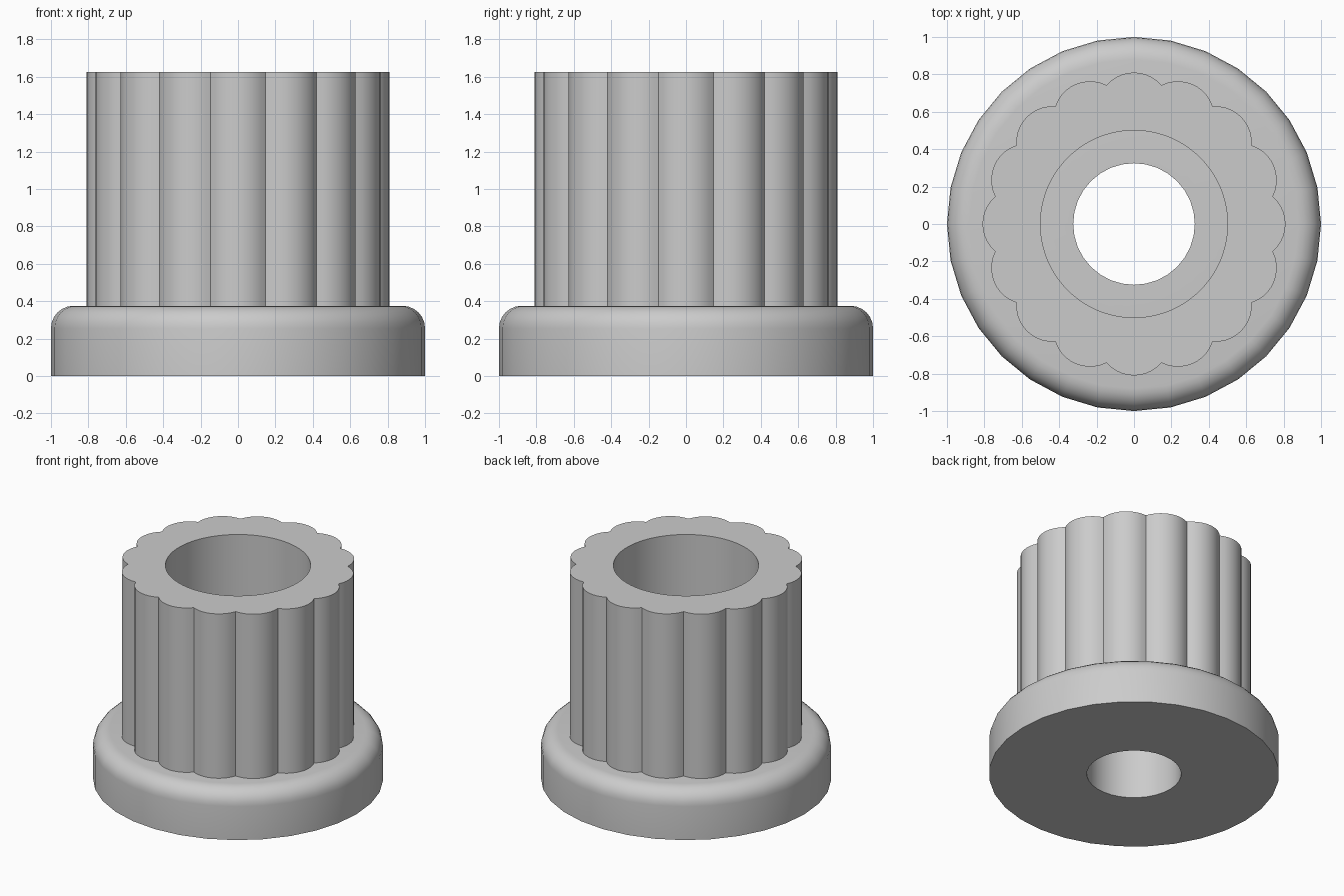
import bpy, bmesh
from math import sin, cos, pi, radians, sqrt

if "Cube" in bpy.data.objects:
    bpy.data.objects.remove(bpy.data.objects["Cube"])

grey = bpy.data.materials.new("light_grey")
grey.use_nodes = True
colour = (0.6, 0.6, 0.6, 1)
grey.diffuse_color = colour
grey.node_tree.nodes["Principled BSDF"].inputs["Base Color"].default_value = colour

FLANGE_TOP, TOP = 0.375, 1.625


def ring_solid(name, loops):
    """Join equal-length point loops in a closed cycle."""
    bm = bmesh.new()
    rows = [[bm.verts.new(p) for p in loop] for loop in loops]
    n = len(rows[0])
    for k, row in enumerate(rows):
        nxt = rows[(k + 1) % len(rows)]
        for i in range(n):
            j = (i + 1) % n
            bm.faces.new((row[i], row[j], nxt[j], nxt[i]))
    bmesh.ops.recalc_face_normals(bm, faces=bm.faces)
    mesh = bpy.data.meshes.new(name)
    bm.to_mesh(mesh)
    bm.free()
    mesh.materials.append(grey)
    obj = bpy.data.objects.new(name, mesh)
    bpy.context.collection.objects.link(obj)
    bpy.ops.object.select_all(action="DESELECT")
    obj.select_set(True)
    bpy.context.view_layer.objects.active = obj
    bpy.ops.object.shade_smooth_by_angle(angle=radians(30))
    return obj


def circle(r, z, n):
    return [(r * cos(2 * pi * i / n), r * sin(2 * pi * i / n), z) for i in range(n)]


# Base flange with rounded upper rim and a through hole
fillet = 0.12
profile = [(0.325, 0), (1, 0)]
for i in range(7):
    a = i * pi / 12
    profile.append((1 - fillet + fillet * cos(a), FLANGE_TOP - fillet + fillet * sin(a)))
profile.append((0.325, FLANGE_TOP))
ring_solid("base_flange", [circle(r, z, 32) for r, z in profile])

# Fluted grip: sixteen convex lobes around a wide bore
LOBES, STEPS = 16, 10
centre, lobe_r = 0.615, 0.195
angles, radii = [], []
for i in range(LOBES * STEPS):
    offset = ((i % STEPS) / STEPS - 0.5) * 2 * pi / LOBES
    angles.append((i // STEPS) * 2 * pi / LOBES + offset)
    radii.append(centre * cos(offset) + sqrt(lobe_r ** 2 - (centre * sin(offset)) ** 2))


def outline(z):
    return [(r * cos(a), r * sin(a), z) for r, a in zip(radii, angles)]


def bore(z):
    return [(0.5 * cos(a), 0.5 * sin(a), z) for a in angles]


sunk = FLANGE_TOP - 0.01
ring_solid("fluted_grip", [outline(sunk), outline(TOP), bore(TOP), bore(sunk)])
